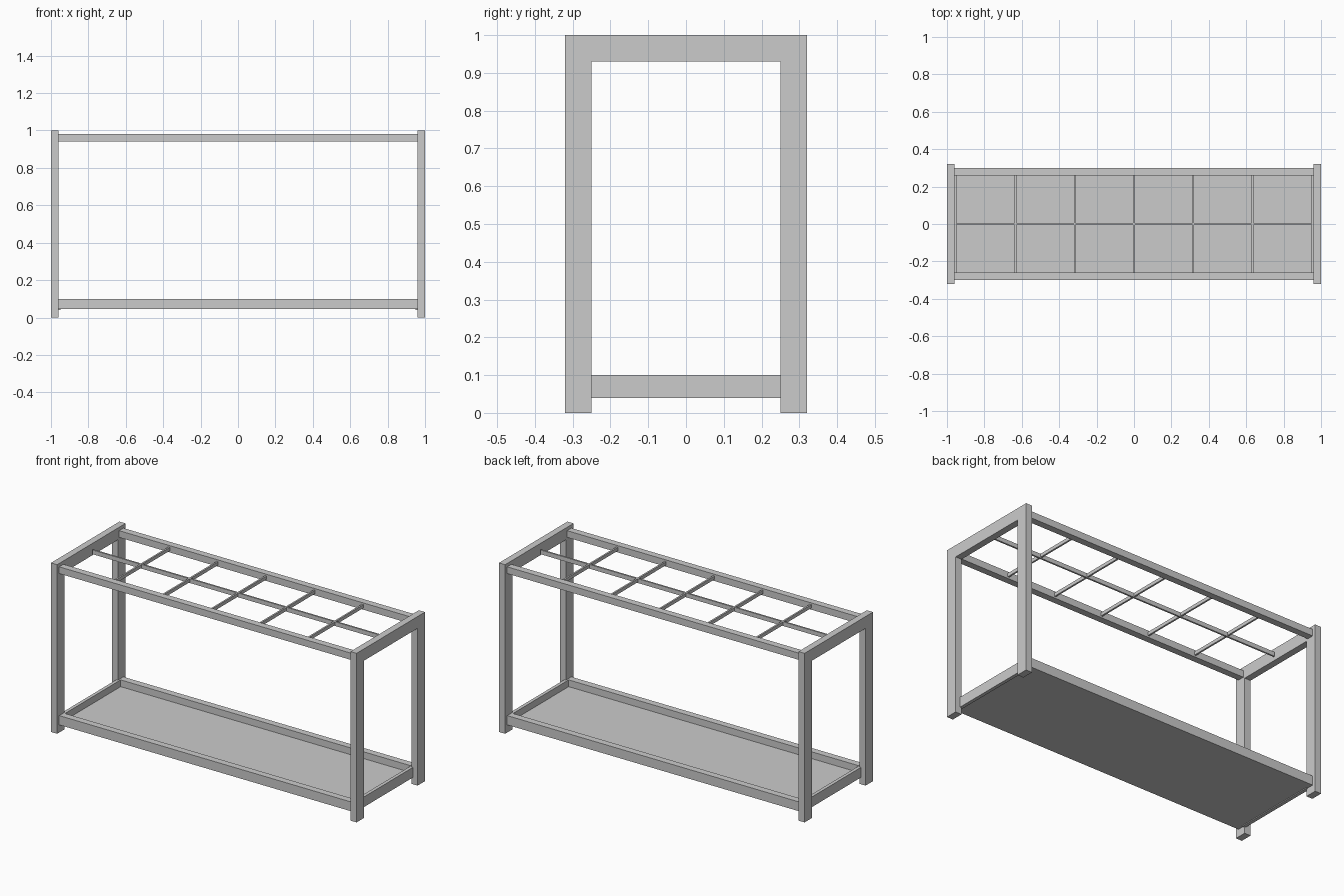
import bpy
import bmesh

if "Cube" in bpy.data.objects:
    bpy.data.objects.remove(bpy.data.objects["Cube"])


def box(name, x, y, z):
    """Box spanning the given (min, max) ranges."""
    bm = bmesh.new()
    bmesh.ops.create_cube(bm, size=1)
    for v in bm.verts:
        v.co = [(r[0] + r[1]) / 2 + c * (r[1] - r[0]) for c, r in zip(v.co, (x, y, z))]
    mesh = bpy.data.meshes.new(name)
    bm.to_mesh(mesh)
    bm.free()
    obj = bpy.data.objects.new(name, mesh)
    bpy.context.collection.objects.link(obj)
    return obj


def arch(name, x, profile):
    """Extrude a (y, z) outline along x."""
    bm = bmesh.new()
    face = bm.faces.new([bm.verts.new((x[0], y, z)) for y, z in profile])
    ext = bmesh.ops.extrude_face_region(bm, geom=[face])
    for v in ext["geom"]:
        if isinstance(v, bmesh.types.BMVert):
            v.co.x = x[1]
    bmesh.ops.recalc_face_normals(bm, faces=bm.faces)
    mesh = bpy.data.meshes.new(name)
    bm.to_mesh(mesh)
    bm.free()
    obj = bpy.data.objects.new(name, mesh)
    bpy.context.collection.objects.link(obj)
    return obj


def span(a, b, s):
    return tuple(sorted((a * s, b * s)))


# End frames: two posts and a top bar in one piece
outline = [(-0.32, 0), (-0.25, 0), (-0.25, 0.93), (0.25, 0.93),
           (0.25, 0), (0.32, 0), (0.32, 1), (-0.32, 1)]
for side, s in (("left", -1), ("right", 1)):
    arch(f"{side}_end_frame", span(0.96, 1.0, s), outline)
    # Thin tray rail between the posts
    box(f"{side}_tray_rail", span(0.95, 0.97, s), (-0.26, 0.26), (0.04, 0.10))

# Long rails, top and bottom
for side, s in (("front", -1), ("back", 1)):
    box(f"{side}_top_rail", (-0.96, 0.96), span(0.26, 0.30, s), (0.94, 0.98))
    box(f"{side}_tray_rail", (-0.96, 0.96), span(0.26, 0.30, s), (0.045, 0.10))

# Tray floor
box("tray_floor", (-0.95, 0.95), (-0.26, 0.26), (0.045, 0.06))

# Divider grid: one long bar and five cross bars
box("long_divider", (-0.95, 0.95), (-0.005, 0.005), (0.945, 0.97))
for i in range(-2, 3):
    x = i * 1.9 / 6
    box(f"cross_divider_{i + 3}", (x - 0.005, x + 0.005), (-0.26, 0.26), (0.95, 0.97))
